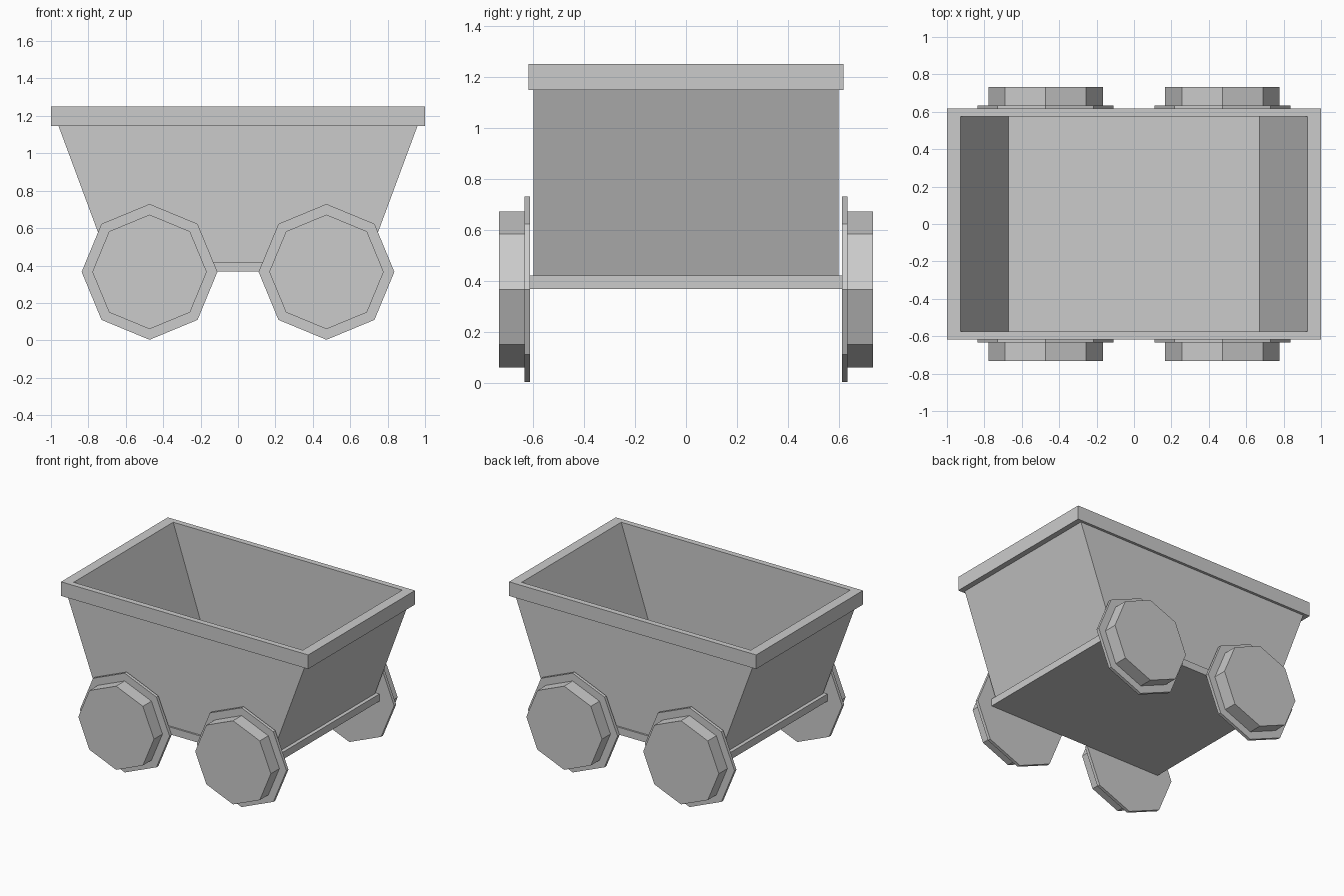
import bpy
import bmesh
import math
from mathutils import Matrix

cube = bpy.data.objects.get("Cube")
if cube:
    bpy.data.objects.remove(cube, do_unlink=True)

GREY = (0.6, 0.6, 0.6, 1.0)
metal = bpy.data.materials.new("light_grey")
metal.use_nodes = True
metal.diffuse_color = GREY
metal.node_tree.nodes["Principled BSDF"].inputs["Base Color"].default_value = GREY


def finish(name, bm):
    bmesh.ops.recalc_face_normals(bm, faces=bm.faces)
    mesh = bpy.data.meshes.new(name)
    bm.to_mesh(mesh)
    bm.free()
    mesh.materials.append(metal)
    obj = bpy.data.objects.new(name, mesh)
    bpy.context.collection.objects.link(obj)
    return obj


def rect_loft(name, sections):
    """Skin a stack of rectangles (half x, half y, z), capping both ends."""
    bm = bmesh.new()
    rings = [[bm.verts.new((sx * hx, sy * hy, z))
              for sx, sy in ((-1, -1), (1, -1), (1, 1), (-1, 1))]
             for hx, hy, z in sections]
    for low, high in zip(rings, rings[1:]):
        for i in range(4):
            j = (i + 1) % 4
            bm.faces.new((low[i], low[j], high[j], high[i]))
    bm.faces.new(rings[0])
    bm.faces.new(rings[-1])
    return finish(name, bm)


# Tapered tub: outside, projecting rim, then down the inside to the floor
rect_loft("tub", [
    (0.69, 0.598, 0.42),
    (0.96, 0.598, 1.147),
    (1.0, 0.617, 1.147),
    (1.0, 0.617, 1.25),
    (0.927, 0.575, 1.25),
    (0.67, 0.575, 0.48),
])

# Flat bed under the tub
rect_loft("bed_plate", [(0.717, 0.611, 0.367), (0.717, 0.611, 0.42)])


# Eight-sided wheels: thin wide flange inside, thicker tread outside
def wheel(name, x, side):
    bm = bmesh.new()
    for radius, inner, outer in ((0.363, 0.611, 0.634), (0.306, 0.634, 0.733)):
        place = (Matrix.Translation((x, side * (inner + outer) / 2, 0.366))
                 @ Matrix.Rotation(math.pi / 2, 4, 'X'))
        made = bmesh.ops.create_cone(bm, cap_ends=True, segments=8, radius1=radius,
                                     radius2=radius, depth=outer - inner)
        bmesh.ops.transform(bm, matrix=place, verts=made["verts"])
    return finish(name, bm)


for side, end in ((-1, "front"), (1, "back")):
    for x, hand in ((-0.473, "right"), (0.473, "left")):
        wheel(f"{end}_{hand}_wheel", x, side)
